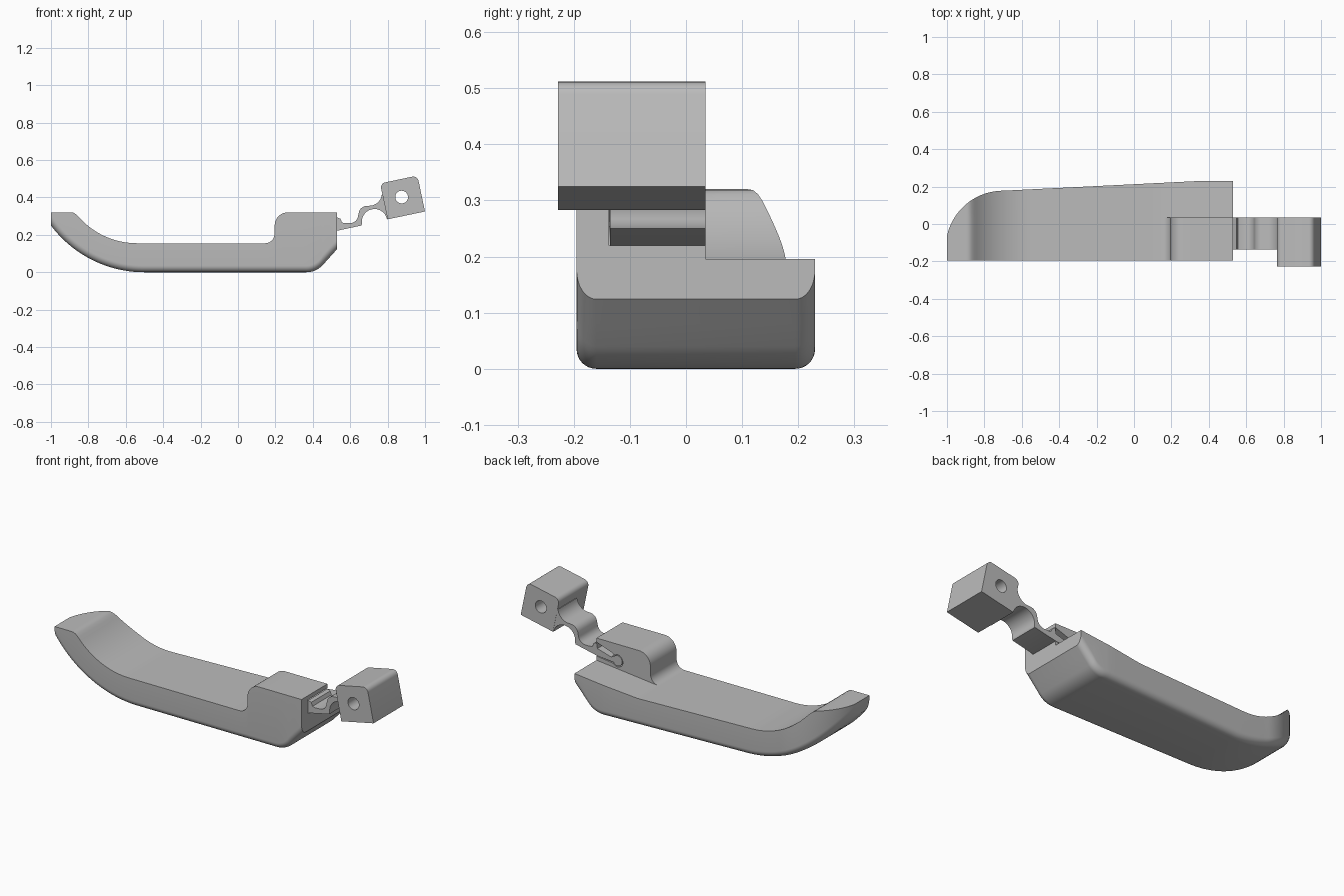
import bpy, bmesh
from math import sin, cos, pi, sqrt, radians, atan, hypot

cube = bpy.data.objects.get("Cube")
if cube:
    bpy.data.objects.remove(cube, do_unlink=True)

# One plain grey material
GREY = (0.5, 0.5, 0.5, 1)
grey = bpy.data.materials.new("plain_grey")
grey.use_nodes = True
grey.diffuse_color = GREY
grey.node_tree.nodes["Principled BSDF"].inputs["Base Color"].default_value = GREY

FRONT, STEP = -0.195, 0.035      # front side of the handle, back side of the raised block
DECK, TOP, END = 0.155, 0.32, 0.53
ROUND = 0.035                    # rounding of the underside edges


def finish(name, bm):
    bmesh.ops.recalc_face_normals(bm, faces=bm.faces[:])
    mesh = bpy.data.meshes.new(name)
    bm.to_mesh(mesh)
    bm.free()
    mesh.materials.append(grey)
    ob = bpy.data.objects.new(name, mesh)
    bpy.context.collection.objects.link(ob)
    return ob


def extrude(name, outline, y0, y1):
    """Extrude an x-z outline along y."""
    bm = bmesh.new()
    face = bm.faces.new([bm.verts.new((x, y0, z)) for x, z in outline])
    new = bmesh.ops.extrude_face_region(bm, geom=[face])["geom"]
    moved = [v for v in new if isinstance(v, bmesh.types.BMVert)]
    bmesh.ops.translate(bm, verts=moved, vec=(0, y1 - y0, 0))
    return finish(name, bm)


def arc(cx, cz, r, a0, a1, n=12):
    angles = [radians(a0 + (a1 - a0) * i / n) for i in range(n + 1)]
    return [(cx + r * cos(a), cz + r * sin(a)) for a in angles]


def activate(ob):
    bpy.ops.object.select_all(action='DESELECT')
    bpy.context.view_layer.objects.active = ob
    ob.select_set(True)


def cut(ob, cutter):
    activate(ob)
    mod = ob.modifiers.new("cut", 'BOOLEAN')
    mod.operation, mod.solver, mod.object = 'DIFFERENCE', 'EXACT', cutter
    bpy.ops.object.modifier_apply(modifier=mod.name)
    bpy.data.objects.remove(cutter, do_unlink=True)


def smooth(ob):
    activate(ob)
    bpy.ops.object.shade_smooth_by_angle(angle=radians(28))


# Handle: curves that give its underside, deck and back side along x
def underside(x):
    if x < -0.5:
        return 0.625 - sqrt(0.625 ** 2 - (x + 0.5) ** 2)
    d, r, a = x - 0.365, 0.12, radians(48)
    if d <= 0:
        return 0
    if d < r * sin(a):
        return r - sqrt(r * r - d * d)
    return r * (1 - cos(a)) + (d - r * sin(a)) * sin(a) / cos(a)


def deck(x):
    if x > 0.145:
        return DECK + 0.041 * (x - 0.145) / (END - 0.145)
    if x > -0.54:
        return DECK
    d = min(-0.54 - x, 0.4)
    rise = DECK + 0.415 - sqrt(0.415 ** 2 - d * d)
    k = 0.025                    # soft crest where the slope meets the flat tip
    h = max(k - abs(rise - TOP), 0) / k
    return min(rise, TOP) - h * h * k / 4


def back(x):
    if x < -0.7:
        return 0.178 - 0.307 + sqrt(0.307 ** 2 - (x + 0.7) ** 2)
    return min(0.23, 0.178 + 0.052 * (x + 0.7) / 1.05)


def slope(f, x):
    lo, hi = max(x - 0.002, -1), min(x + 0.002, END)
    return (f(hi) - f(lo)) / (hi - lo)


def section(x, top):
    """Cross-section with rounded lower corners and a step beside the block."""
    b, t, yb = underside(x), deck(x), back(x)
    rz = min(ROUND * hypot(1, slope(underside, x)), t - b - 0.004)
    ry = ROUND * min(hypot(1, slope(back, x)), 1.8)
    ym = min(STEP, yb)
    pts = [(yb, t), (ym, t), (ym, top), (FRONT, top)]
    for i in range(9):
        a = pi / 2 * i / 8
        pts.append((FRONT + ROUND * (1 - cos(a)), b + rz * (1 - sin(a))))
    for i in range(9):
        a = pi / 2 * i / 8
        pts.append((yb - ry * (1 - sin(a)), b + rz * (1 - cos(a))))
    return [(x, y, z) for y, z in pts]


# Stations: curved tip, straight grip, fillet and crest of the block, sloped end
tip = [-1 + 0.5 * (1 - cos(pi / 2 * i / 40)) for i in range(41)]
stations = [(x, deck(x)) for x in tip + [-0.3, 0, 0.1]]
stations += arc(0.145, DECK + 0.05, 0.05, -90, -1, 10)
stations += arc(0.266, 0.25, 0.07, 180, 90, 10)
stations += [(0.3 + 0.05 * i, TOP) for i in range(2)]
stations += [(0.365 + 0.0892 * i / 10, TOP) for i in range(11)] + [(0.49, TOP), (END, TOP)]

bm = bmesh.new()
rings = [[bm.verts.new(p) for p in section(x, t)] for x, t in stations]
for r0, r1 in zip(rings, rings[1:]):
    for i in range(len(r0)):
        j = (i + 1) % len(r0)
        bm.faces.new((r0[i], r0[j], r1[j], r1[i]))
bm.faces.new(rings[0])
bm.faces.new(rings[-1])
bmesh.ops.remove_doubles(bm, verts=bm.verts[:], dist=0.00002)
bmesh.ops.dissolve_degenerate(bm, edges=bm.edges[:], dist=0.00001)
handle = finish("handle", bm)

# Keyed slot in the block, open to the back and the end
slot = [(0.55, 0.222), (0.55, 0.304), (0.43, 0.262)] + arc(0.4, 0.227, 0.034, 50, 322, 20)
cut(handle, extrude("slot_cutter", slot, -0.137, STEP + 0.05))
smooth(handle)

# Hinge arm: round key, neck with a groove, and an arched bend
arm = arc(0.4, 0.227, 0.029, 330, 40, 20)
arm += [(0.44, 0.238), (0.525, 0.262), (0.53, 0.293), (0.548, 0.286), (0.556, 0.266)]
arm += [(0.575, 0.262)] + arc(0.6, 0.305, 0.042, -80, -10, 8)
arm += arc(0.69, 0.31, 0.045, 165, 95, 8)
arm += arc(0.70, 0.425, 0.07, -80, -8, 8)
arm += [(0.80, 0.42), (0.83, 0.29)]
arm += arc(0.73, 0.27, 0.068, 12, 190, 24)
arm += [(0.66, 0.25), (0.53, 0.222)]
smooth(extrude("hinge_arm", arm, -0.135, STEP - 0.0005))

# Tilted pivot block with two rounded upper corners and a pin hole
w, h, r, tilt = 0.204, 0.196, 0.028, atan(0.21)
local = [(0, 0), (w, 0)] + arc(w - r, h - r, r, 0, 90, 8) + arc(r, h - r, r, 90, 180, 8)
block = [(0.80 + u * cos(tilt) - v * sin(tilt), 0.283 + u * sin(tilt) + v * cos(tilt))
         for u, v in local]
pivot = extrude("pivot_block", block, -0.228, STEP)
cut(pivot, extrude("pin_hole_cutter", arc(0.875, 0.402, 0.034, 0, 350, 35), -0.4, 0.2))
smooth(pivot)
